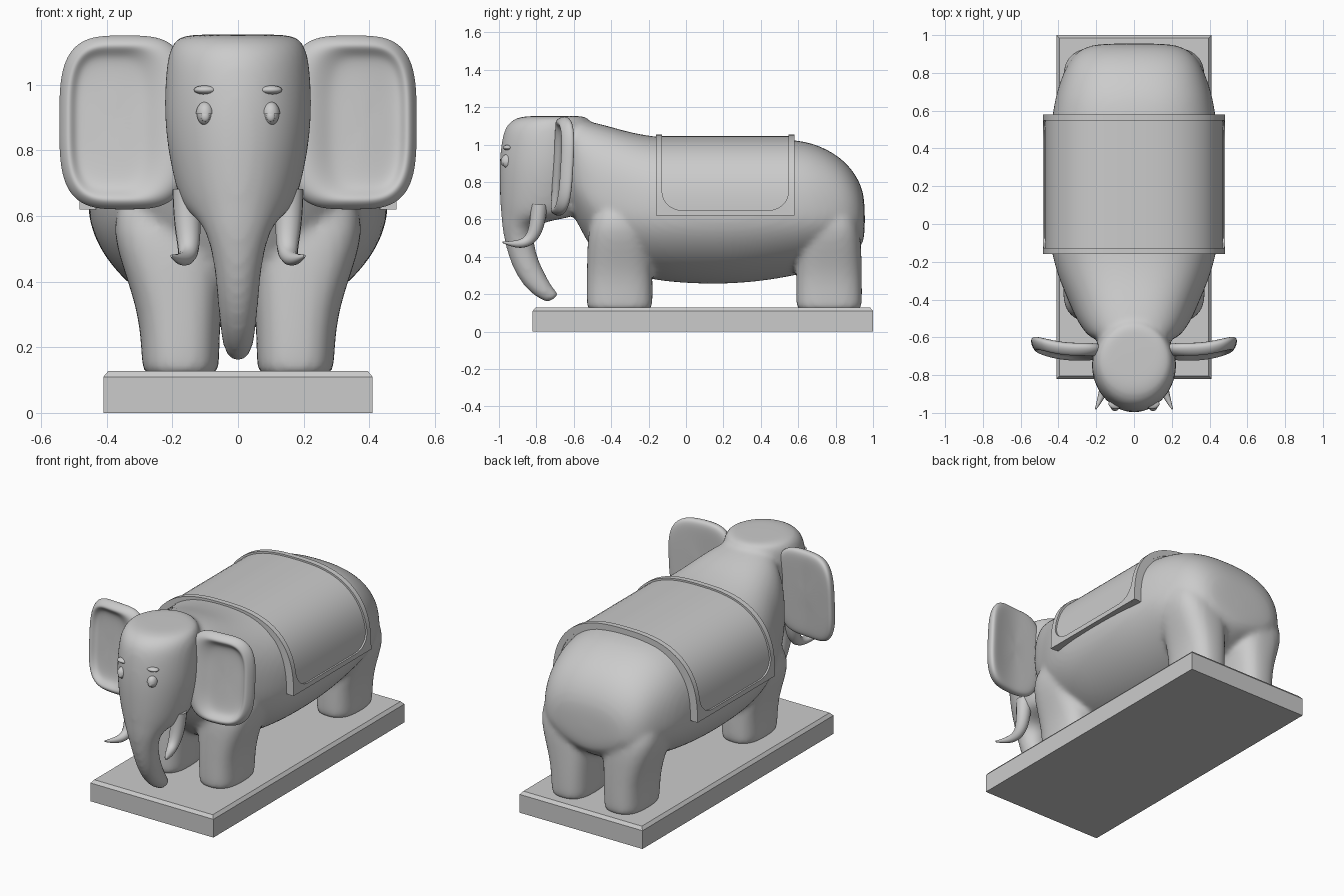
import bpy, bmesh
from math import pi, cos, sin
from mathutils import Vector

if "Cube" in bpy.data.objects:
    bpy.data.objects.remove(bpy.data.objects["Cube"])


def finish(ob, angle=0.6):
    """Apply modifiers and shade smooth with sharp creases."""
    bpy.ops.object.select_all(action='DESELECT')
    ob.select_set(True)
    bpy.context.view_layer.objects.active = ob
    for m in list(ob.modifiers):
        bpy.ops.object.modifier_apply(modifier=m.name)
    bpy.ops.object.shade_smooth_by_angle(angle=angle)
    return ob


def loft(name, rings, caps=True, closed=True, subsurf=0, solid=0, angle=0.6):
    """Skin a list of equal-length point rings."""
    bm = bmesh.new()
    vs = [[bm.verts.new(p) for p in r] for r in rings]
    n = len(rings[0])
    for a, b in zip(vs, vs[1:]):
        for i in range(n if closed else n - 1):
            j = (i + 1) % n
            bm.faces.new((a[i], a[j], b[j], b[i]))
    if caps:
        bm.faces.new(vs[0])
        bm.faces.new(vs[-1])
    bmesh.ops.recalc_face_normals(bm, faces=bm.faces)
    me = bpy.data.meshes.new(name)
    bm.to_mesh(me)
    bm.free()
    ob = bpy.data.objects.new(name, me)
    bpy.context.collection.objects.link(ob)
    if solid:
        m = ob.modifiers.new("solid", 'SOLIDIFY')
        m.thickness, m.offset = solid, 0
    if subsurf:
        ob.modifiers.new("sub", 'SUBSURF').levels = subsurf
    return finish(ob, angle)


def unit(t, n):
    """Point on a unit superellipse in direction t."""
    c, s = cos(t), sin(t)
    r = (abs(c) ** n + abs(s) ** n) ** (-1 / n)
    return r * c, r * s


def angles(n=32):
    return [2 * pi * i / n for i in range(n)]


# base plate
def rect(x, y0, y1, z):
    return [(-x, y0, z), (x, y0, z), (x, y1, z), (-x, y1, z)]

loft("base_plate", [rect(.41, -.82, 1, 0), rect(.41, -.82, 1, .11),
                    rect(.395, -.805, .985, .128)], angle=0.3)

# torso: y, half width, top, middle, bottom
def torso_ring(y, w, top, mid, bot):
    ring = []
    for t in angles():
        x, z = unit(t, 2.7 if sin(t) >= 0 else 1.75)
        ring.append((x * w, y, mid + z * (top - mid if z >= 0 else mid - bot)))
    return ring

torso = loft("body", [torso_ring(*r) for r in [
    (-.62, .20, 1.13, .85, .65), (-.59, .25, 1.135, .80, .60), (-.5, .31, 1.12, .70, .42),
    (-.4, .35, 1.095, .65, .34), (-.3, .395, 1.065, .63, .30), (-.15, .44, 1.038, .62, .27),
    (0, .455, 1.035, .62, .255), (.2, .46, 1.035, .62, .25), (.4, .455, 1.035, .62, .265),
    (.6, .43, 1.025, .62, .30), (.7, .41, 1.0, .61, .33), (.8, .375, .95, .61, .37),
    (.88, .335, .88, .60, .41), (.935, .27, .79, .59, .45), (.957, .18, .70, .59, .5)]], subsurf=2)

# legs
parts = [torso]
for yc in (-.355, .765):
    for s in (-1, 1):
        rings = []
        for z, xi, xo, hy in [(.11, .075, .275, .16), (.125, .058, .292, .175), (.2, .057, .294, .176),
                              (.3, .053, .304, .175), (.4, .045, .335, .173), (.5, .035, .37, .17),
                              (.6, .03, .385, .155), (.72, .06, .32, .09)]:
            rings.append([(s * ((xi + xo) / 2 + u * (xo - xi) / 2), yc + v * hy, z)
                          for u, v in (unit(t, 2.8) for t in angles())])
        parts.append(loft("leg", rings, subsurf=1))

# head and trunk: front (y, z), back (y, z), half width
rings = []
for yf, zf, yb, zb, w in [
        (-.82, 1.153, -.56, 1.153, .12), (-.9, 1.15, -.53, 1.15, .18), (-.96, 1.11, -.51, 1.12, .209),
        (-.985, 1.04, -.5, 1.04, .222), (-1, .9, -.5, .9, .227), (-.998, .77, -.52, .77, .21),
        (-.993, .67, -.56, .65, .183), (-.988, .62, -.6, .607, .16), (-.985, .575, -.82, .585, .105),
        (-.97, .48, -.815, .47, .076), (-.94, .37, -.785, .37, .065), (-.89, .27, -.745, .295, .058),
        (-.82, .195, -.715, .24, .05), (-.75, .157, -.685, .205, .037), (-.735, .155, -.675, .195, .03)]:
    f, b = Vector((0, yf, zf)), Vector((0, yb, zb))
    mid, half = (f + b) / 2, (f - b) / 2
    rings.append([mid + half * v + Vector((u * w, 0, 0)) for u, v in (unit(t, 1.95) for t in angles())])
parts.append(loft("head", rings, subsurf=2))

# fuse torso, legs, head into one soft skin
bpy.ops.object.select_all(action='DESELECT')
for p in parts:
    p.select_set(True)
bpy.context.view_layer.objects.active = torso
bpy.ops.object.join()
m = torso.modifiers.new("fuse", 'REMESH')
m.mode, m.voxel_size = 'VOXEL', .015
m = torso.modifiers.new("soften", 'SMOOTH')
m.factor, m.iterations = .5, 8
finish(torso, 1.2)

# ears: centre x, half width, half height, y  (back to dished front)
for s, side in ((-1, "left"), (1, "right")):
    rings = []
    for cx, a, b, y in [(.345, .05, .08, -.64), (.345, .13, .19, -.64), (.345, .185, .25, -.642),
                        (.345, .201, .267, -.66), (.345, .199, .264, -.685), (.35, .178, .245, -.71),
                        (.365, .148, .228, -.712), (.38, .118, .208, -.69), (.385, .095, .18, -.676),
                        (.385, .04, .07, -.674)]:
        ring = []
        for t in angles(40):
            u, v = unit(t, 3.6)
            x = cx + u * a
            bend = .05 * (max(x - .3, 0) / .245) ** 2 + .015 * v * b / .265
            ring.append((s * x, y + bend, .885 + v * b))
        rings.append(ring)
    loft(side + "_ear", rings, subsurf=2, angle=1.2)

# tusks
for s, side in ((-1, "left"), (1, "right")):
    cu = bpy.data.curves.new(side + "_tusk", 'CURVE')
    cu.dimensions, cu.bevel_depth, cu.bevel_resolution, cu.use_fill_caps = '3D', 1, 4, True
    sp = cu.splines.new('NURBS')
    pts = [(.155, -.785, .68, .045), (.156, -.79, .6, .043), (.148, -.81, .51, .036),
           (.155, -.87, .465, .025), (.18, -.93, .468, .016), (.203, -.98, .478, .004)]
    sp.points.add(len(pts) - 1)
    for p, (x, y, z, r) in zip(sp.points, pts):
        p.co, p.radius = (s * x, y, z, 1), r
    sp.use_endpoint_u, sp.order_u, sp.resolution_u = True, 4, 8
    bpy.context.collection.objects.link(bpy.data.objects.new(side + "_tusk", cu))


# eyes, lids, pupils, brows
def ball(name, loc, size, upper_only=False):
    bm = bmesh.new()
    bmesh.ops.create_uvsphere(bm, u_segments=24, v_segments=16, radius=1)
    if upper_only:
        cut = bmesh.ops.bisect_plane(bm, geom=bm.verts[:] + bm.edges[:] + bm.faces[:], dist=1e-4,
                                     plane_co=(0, 0, 0), plane_no=(0, 0, 1), clear_inner=True)
        bmesh.ops.holes_fill(bm, edges=[e for e in bm.edges if e.is_boundary])
    me = bpy.data.meshes.new(name)
    bm.to_mesh(me)
    bm.free()
    ob = bpy.data.objects.new(name, me)
    ob.location, ob.scale = loc, size
    bpy.context.collection.objects.link(ob)
    finish(ob)

for s, side in ((-1, "left"), (1, "right")):
    ball(side + "_eye", (s * .1, -.955, .91), (.025, .03, .034))
    ball(side + "_eyelid", (s * .1, -.956, .91), (.028, .034, .038), True)
    ball(side + "_pupil", (s * .1, -.979, .903), (.013, .009, .016))
    ball(side + "_brow", (s * .098, -.952, .984), (.037, .027, .014))


# blanket: u runs around the body section, y along it
def drape(u, y, off):
    x, z = unit(pi / 2 + u / .47, 2.7)
    return (x * (.465 + off), y, .62 + z * (.417 + off))

L, Y, YC, W, R = .47 * pi / 2, .37, .21, .032, .11
us = [-L + 2 * L * i / 48 for i in range(49)]
loft("blanket", [[drape(u, y, -.012) for u in us] for y in (YC - Y + .004, YC + Y - .004)],
     caps=False, closed=False, solid=.04)

# blanket border: square outside, rounded corners inside
inner, outer = [], []
cu_, cy_ = L - W - R, Y - W - R
corners = [(1, 1), (-1, 1), (-1, -1), (1, -1)]
for k, (su, sy) in enumerate(corners):
    for i in range(9):
        a = k * pi / 2 + i * pi / 16
        c, s = cos(a), sin(a)
        g = (R + W) / max(abs(c), abs(s))
        inner.append((su * cu_ + R * c, sy * cy_ + R * s))
        outer.append((su * cu_ + g * c, sy * cy_ + g * s))
    if k in (0, 2):
        for i in range(1, 40):
            u = su * cu_ * (1 - 2 * i / 40)
            inner.append((u, sy * (cy_ + R)))
            outer.append((u, sy * (cy_ + R + W)))
loft("blanket_border", [[drape(u, YC + y, 0) for u, y in loop] for loop in (inner, outer)],
     caps=False, solid=.036)
